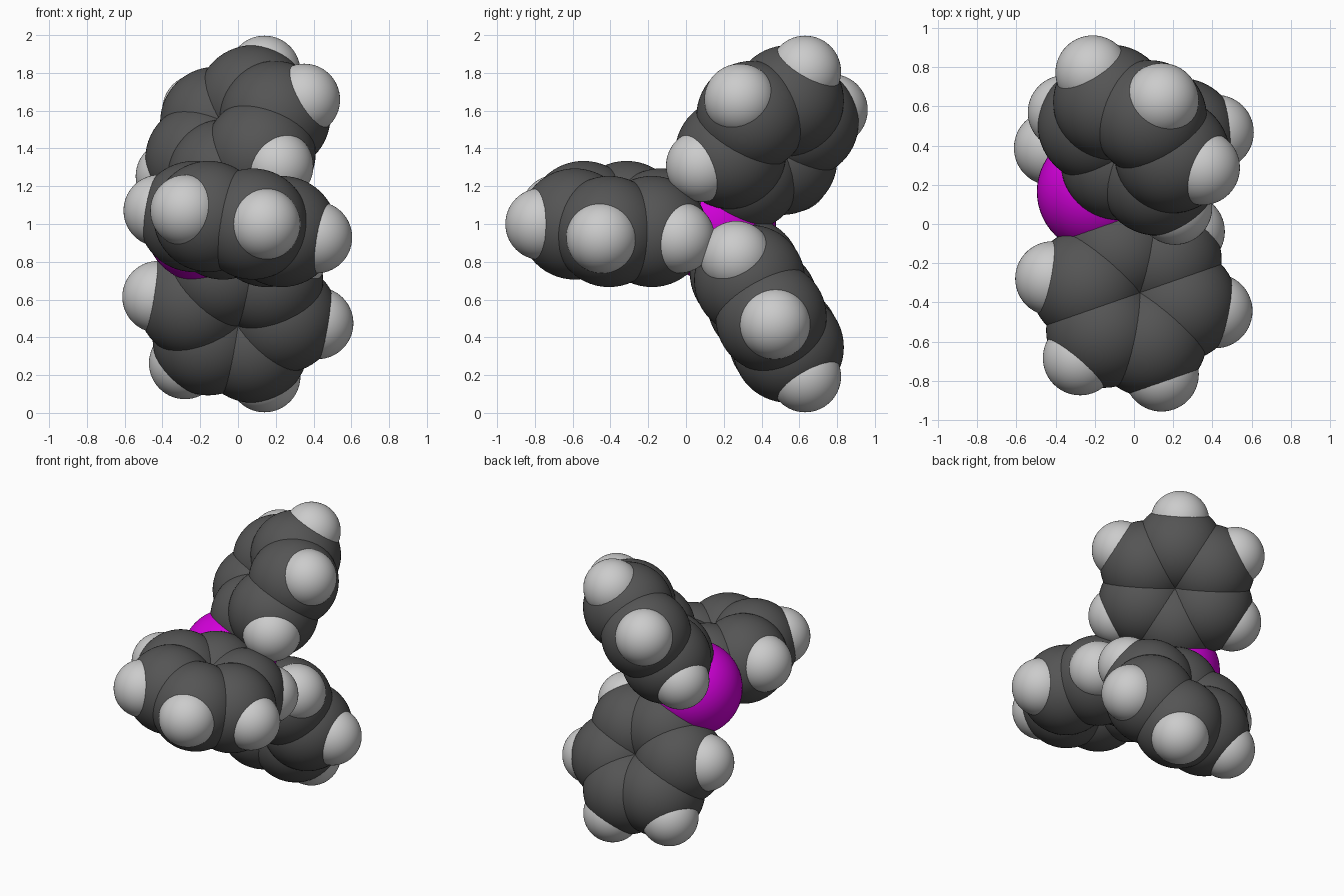
import bpy
from math import sin, cos, radians
from mathutils import Vector, Matrix

if "Cube" in bpy.data.objects:
    bpy.data.objects.remove(bpy.data.objects["Cube"])

# sizes: one length unit of the atomic scale, bond lengths and ball radii
S = 0.173
R_CARBON, R_HYDROGEN, R_CORE = 1.7 * S, 1.1 * S, 1.8 * S
CORE = Vector((-0.184, 0.165, 1.0))
RING_DIST, RING_C, RING_H = 3.22 * S, 1.39 * S, 2.48 * S
TILT = radians(19.2)


def material(name, rgb):
    m = bpy.data.materials.new(name)
    m.diffuse_color = (*rgb, 1)
    m.use_nodes = True
    m.node_tree.nodes["Principled BSDF"].inputs["Base Color"].default_value = m.diffuse_color
    return m


DARK = material("dark_grey", (0.09, 0.09, 0.09))
LIGHT = material("light_grey", (0.6, 0.6, 0.6))
PURPLE = material("purple", (0.65, 0.0, 0.7))


def ball(name, pos, radius, mat):
    bpy.ops.mesh.primitive_uv_sphere_add(segments=56, ring_count=28,
                                         radius=radius, location=pos)
    ob = bpy.context.object
    ob.name = name
    ob.data.materials.append(mat)
    bpy.ops.object.shade_smooth()


# central atom
ball("central_atom", CORE, R_CORE, PURPLE)

# three six-sided rings around the x axis: (name, turn about x, twist of the ring)
for ring, turn, twist in (("front", 0, -11), ("upper", -120, -37), ("lower", 120, 0)):
    rot = Matrix.Rotation(radians(turn), 3, 'X')
    arm = rot @ Vector((sin(TILT), -cos(TILT), 0))
    flat = rot @ Vector((cos(TILT), sin(TILT), 0))
    up = rot @ Vector((0, 0, 1))
    side = flat * cos(radians(twist)) + up * sin(radians(twist))
    centre = CORE + arm * RING_DIST
    for k in range(6):
        a = radians(60 * k)
        out = arm * cos(a) + side * sin(a)
        ball(f"{ring}_ring_carbon_{k}", centre + out * RING_C, R_CARBON, DARK)
        if k != 3:  # the inner carbon joins the central atom instead
            ball(f"{ring}_ring_hydrogen_{k}", centre + out * RING_H, R_HYDROGEN, LIGHT)
